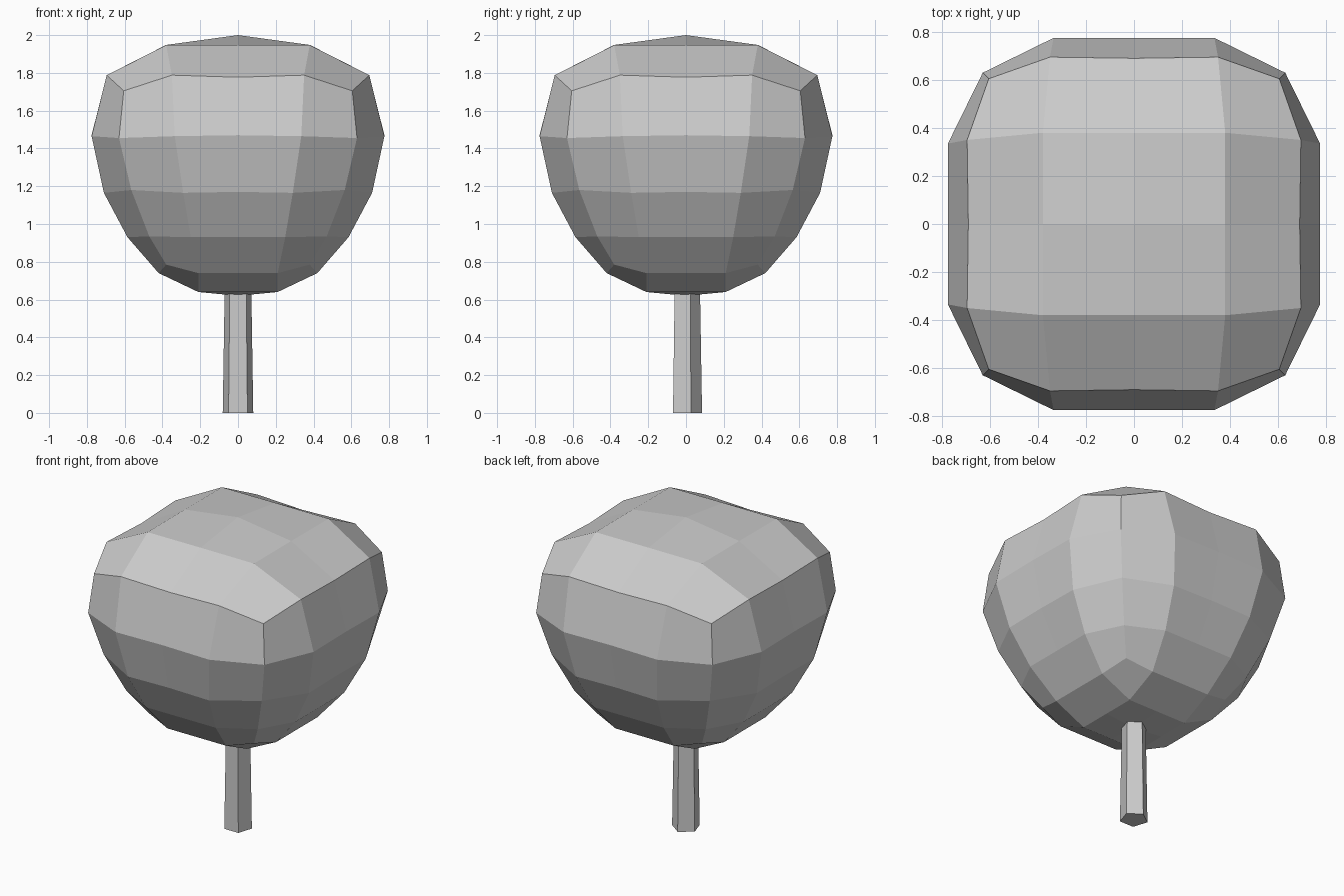
import bpy, bmesh
from mathutils import Matrix, Vector

if "Cube" in bpy.data.objects:
    bpy.data.objects.remove(bpy.data.objects["Cube"], do_unlink=True)

# One shared plain grey
grey = bpy.data.materials.new("plain grey")
grey.use_nodes = True
colour = (0.6, 0.6, 0.6, 1)
grey.diffuse_color = colour
grey.node_tree.nodes["Principled BSDF"].inputs["Base Color"].default_value = colour


def finish(bm, name):
    bmesh.ops.recalc_face_normals(bm, faces=bm.faces)
    mesh = bpy.data.meshes.new(name)
    bm.to_mesh(mesh)
    bm.free()
    mesh.materials.append(grey)
    obj = bpy.data.objects.new(name, mesh)
    bpy.context.collection.objects.link(obj)
    return obj


def four_way(bm, points):
    """Repeat the points of one side around the upright axis."""
    return [bm.verts.new(Matrix.Rotation(side * 1.5707963, 3, "Z") @ Vector(p))
            for side in range(4) for p in points]


def ring(bm, corner, corner_z, out, half, z, mid_out, mid_z):
    return four_way(bm, [(corner, -corner, corner_z), (out, -half, z),
                         (mid_out, 0, mid_z), (out, half, z)])


def cap(bm, outer, size, corner_z, mid_z, centre_z):
    """Close a ring with a four by four grid of quads."""
    inner = four_way(bm, [(size, -size, corner_z), (size, 0, mid_z)])
    centre = bm.verts.new((0, 0, centre_z))
    for s in range(4):
        o = [outer[(4 * s + k) % 16] for k in range(-1, 4)]
        i = [inner[(2 * s + k) % 8] for k in range(-1, 3)]
        bm.faces.new((o[0], o[1], o[2], i[1]))
        bm.faces.new((o[2], o[3], i[2], i[1]))
        bm.faces.new((o[3], o[4], i[3], i[2]))
        bm.faces.new((i[0], i[1], i[2], centre))


# Crown: rounded cube narrowing towards the bottom
bm = bmesh.new()
rings = [ring(bm, *row) for row in (
    (0.38, 0.785, 0.42, 0.21, 0.74, 0.42, 0.74),
    (0.47, 0.935, 0.585, 0.25, 0.93, 0.585, 0.93),
    (0.565, 1.18, 0.71, 0.29, 1.165, 0.71, 1.17),
    (0.63, 1.455, 0.775, 0.335, 1.465, 0.775, 1.47),
    (0.605, 1.705, 0.695, 0.35, 1.788, 0.69, 1.777),
)]
for low, high in zip(rings, rings[1:]):
    for k in range(16):
        n = (k + 1) % 16
        bm.faces.new((low[k], low[n], high[n], high[k]))
cap(bm, rings[0], 0.21, 0.64, 0.64, 0.62)
cap(bm, rings[-1], 0.38, 1.947, 1.948, 2.0)
finish(bm, "crown")

# Trunk: tapered five-sided post
bm = bmesh.new()
bmesh.ops.create_cone(bm, cap_ends=True, segments=5, radius1=0.085,
                      radius2=0.074, depth=0.66,
                      matrix=Matrix.Translation((0, 0, 0.33)))
top_angle = max(bm.verts, key=lambda v: v.co.y).co.xy
# Turn one corner to the back so a flat side faces the front
turn = Vector((0, 1)).angle_signed(top_angle)
bmesh.ops.rotate(bm, verts=bm.verts, matrix=Matrix.Rotation(turn, 3, "Z"))
finish(bm, "trunk")
